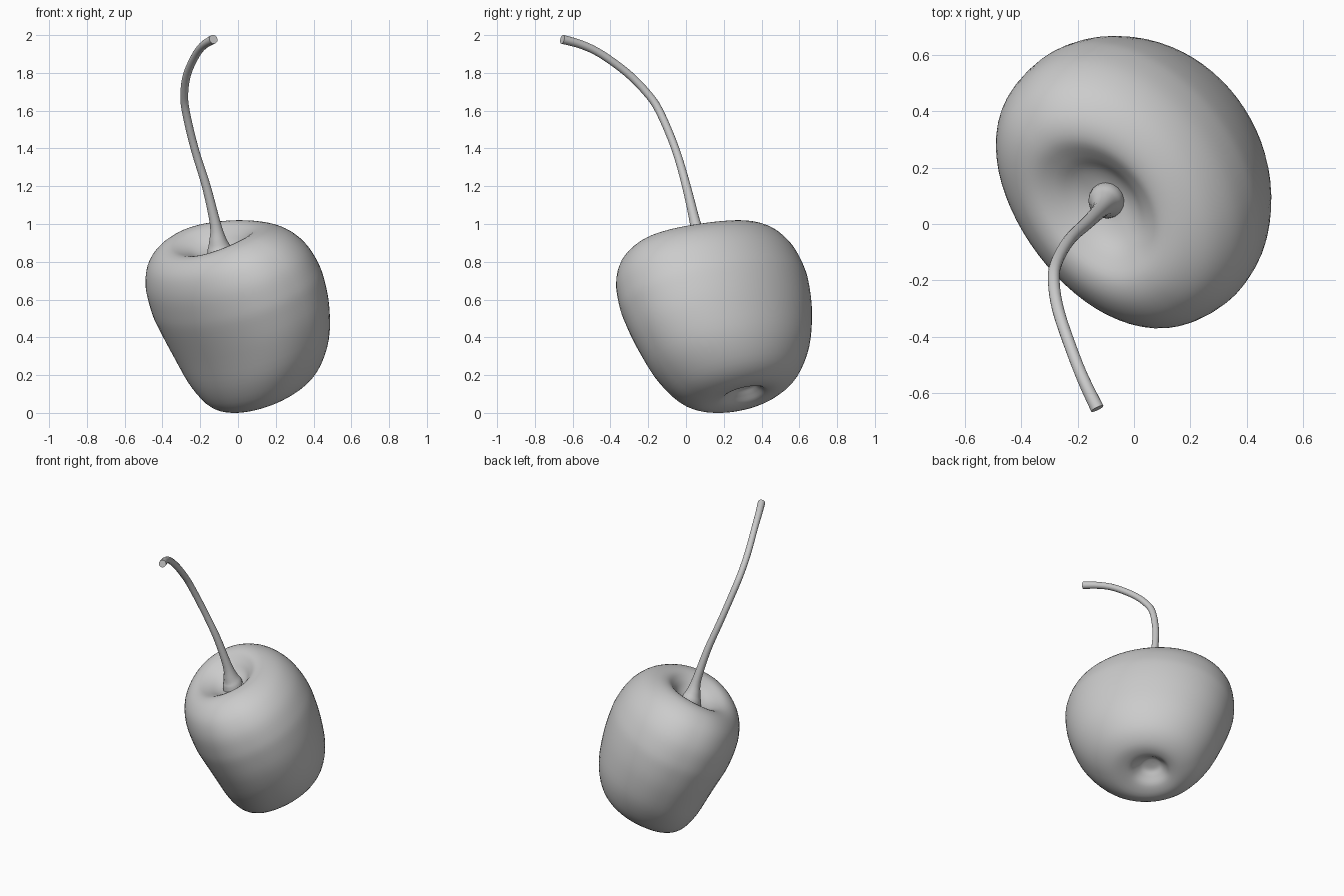
import bpy, bmesh, math
from mathutils import Vector

if "Cube" in bpy.data.objects:
    bpy.data.objects.remove(bpy.data.objects["Cube"])

# Fruit profile: (relative radius, height along the tilted core axis)
PROFILE = [(0.0, -.41), (.10, -.415), (.165, -.44), (.26, -.472), (.44, -.47),
           (.64, -.405), (.83, -.265), (.95, -.09), (1.0, .06), (1.0, .16),
           (.95, .28), (.83, .385), (.66, .452), (.50, .468), (.36, .435),
           (.24, .39), (.12, .365), (0.0, .36)]
LOW, HIGH = Vector((-.49, -.37, 0)), Vector((.487, .667, 1.02))
SEGMENTS = 64


def smooth_path(pts, steps):
    """Catmull-Rom interpolation through the points."""
    pts = [Vector(p) for p in pts]
    out = []
    for i in range(len(pts) - 1):
        a, b = pts[max(i - 1, 0)], pts[i]
        c, d = pts[i + 1], pts[min(i + 2, len(pts) - 1)]
        for k in range(steps):
            t = k / steps
            out.append(0.5 * (2 * b + (c - a) * t + (2 * a - 5 * b + 4 * c - d) * t * t
                              + (3 * b - a - 3 * c + d) * t ** 3))
    return out + [pts[-1]]


def loft(name, rings, caps):
    """Skin a list of equal rings into a smooth mesh object."""
    bm = bmesh.new()
    loops = [[bm.verts.new(p) for p in ring] for ring in rings]
    n = len(loops[0])
    for lo, hi in zip(loops, loops[1:]):
        for i in range(n):
            j = (i + 1) % n
            bm.faces.new((lo[i], lo[j], hi[j], hi[i]))
    if caps:
        bm.faces.new(loops[0][::-1])
        bm.faces.new(loops[-1])
    bmesh.ops.remove_doubles(bm, verts=bm.verts, dist=1e-5)
    bmesh.ops.recalc_face_normals(bm, faces=bm.faces)
    mesh = bpy.data.meshes.new(name)
    bm.to_mesh(mesh)
    bm.free()
    obj = bpy.data.objects.new(name, mesh)
    bpy.context.collection.objects.link(obj)
    bpy.context.view_layer.objects.active = obj
    obj.select_set(True)
    bpy.ops.object.shade_smooth_by_angle(angle=math.radians(50))
    obj.select_set(False)
    return obj


# Fruit: flattened, leaning heart-shaped lathe with a stem hollow and a bottom dimple
W = Vector((-.335, -.255, .907)).normalized()   # core axis
U = W.cross(Vector((0, 0, 1))).normalized()     # wide direction
U = U if U.y > 0 else -U
V = W.cross(U)
V = V if V.z > 0 else -V                        # narrow direction
rings = []
for r, h in smooth_path(PROFILE, 4):
    low, high = max(0, -h / .47) ** 2, max(0, h / .47) ** 2
    # both ends bend towards the seam side
    core = V * (-.055 * low - .035 * high) + U * .025 * low
    if h < 0:
        core += U * .05 * max(0, 1 - r / .4)
    ring = []
    for i in range(SEGMENTS):
        a = 2 * math.pi * i / SEGMENTS
        cu, sv = math.cos(a), math.sin(a)
        # the shoulders dip along the seam and lean to one side
        lift = (.03 * cu * r * (1 + sv) / 1.5
                - .025 * sv * sv * math.sin(math.pi * min(r, 1))) * high
        if sv < 0:                              # flatter on the seam side
            sv = -abs(sv) ** .85
        ring.append(core + U * .555 * r * cu * (1 + .06 * high)
                    + V * .42 * r * sv * (1 + .2 * low) + W * (h + lift))
    rings.append(ring)
pts = [p for ring in rings for p in ring]
for k in range(3):
    lo, hi = min(p[k] for p in pts), max(p[k] for p in pts)
    for p in pts:
        p[k] = LOW[k] + (p[k] - lo) / (hi - lo) * (HIGH[k] - LOW[k])
loft("fruit", rings, False)

# Stem: curved tube flaring where it joins the fruit; (x, y, z, radius)
STEM = [(-.095, .085, .82, .066), (-.10, .082, .87, .062), (-.107, .07, .915, .046),
        (-.12, .05, 1.0, .029), (-.168, .002, 1.2, .023), (-.23, -.057, 1.4, .021),
        (-.277, -.142, 1.6, .021), (-.284, -.212, 1.7, .021), (-.267, -.312, 1.8, .021),
        (-.22, -.45, 1.9, .021), (-.178, -.555, 1.95, .022), (-.13, -.655, 1.978, .024)]
path = smooth_path(STEM, 4)
rings = []
for i, p in enumerate(path):
    t = (path[min(i + 1, len(path) - 1)] - path[max(i - 1, 0)]).to_3d().normalized()
    side = t.cross(Vector((0.8, -0.3, 0.1))).normalized()
    other = t.cross(side)
    rings.append([p.to_3d() + p[3] * (side * math.cos(a) + other * math.sin(a))
                  for a in (2 * math.pi * k / 16 for k in range(16))])
loft("stem", rings, True)
